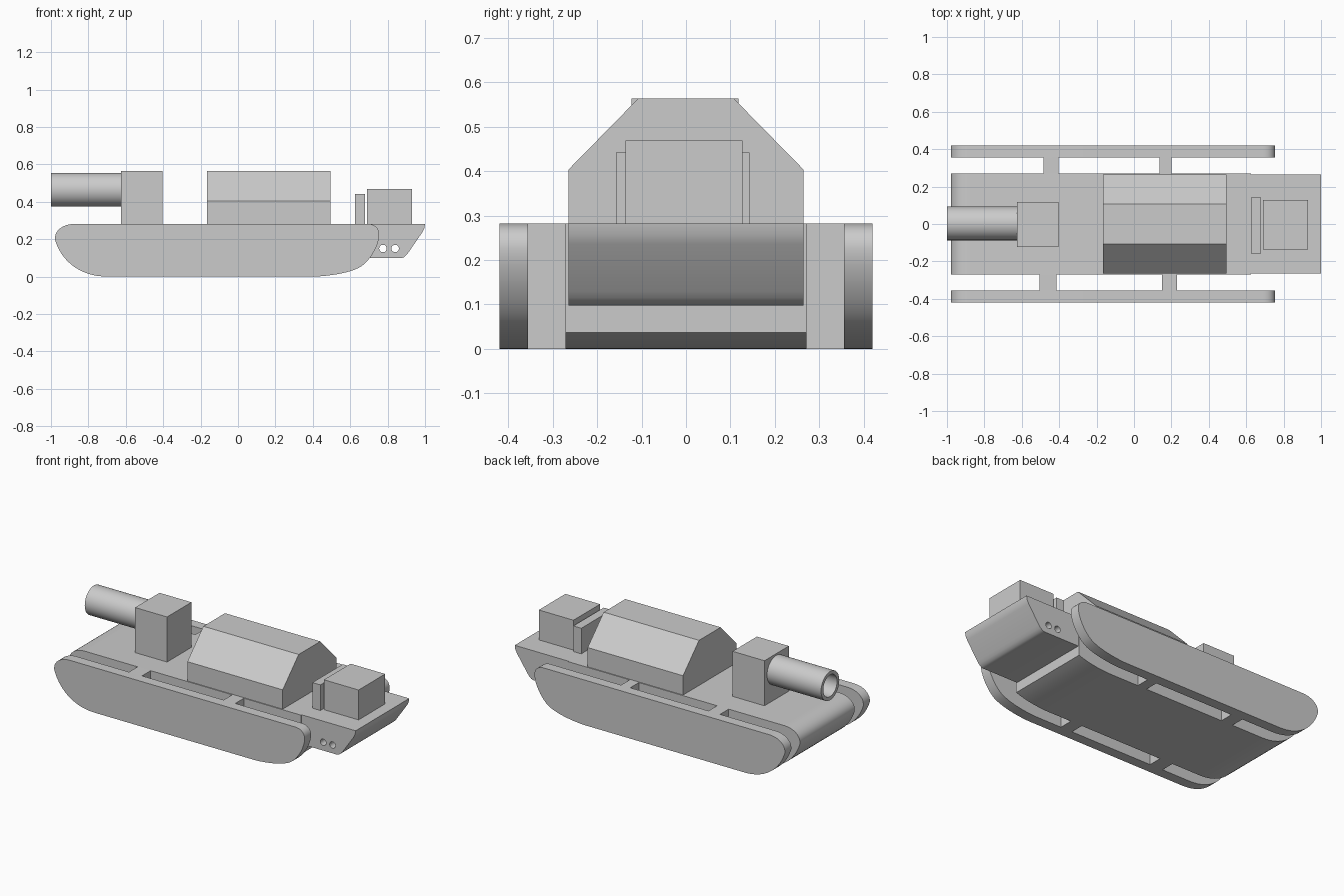
import bpy, bmesh, math

if "Cube" in bpy.data.objects:
    bpy.data.objects.remove(bpy.data.objects["Cube"])


def bez(a, b, c, d, n=10):
    pts = []
    for i in range(n):
        t = i / n
        s = 1 - t
        pts.append(tuple(s**3 * a[k] + 3*s*s*t * b[k] + 3*s*t*t * c[k] + t**3 * d[k] for k in (0, 1)))
    return pts


def finish(name, bm, smooth=False):
    bmesh.ops.recalc_face_normals(bm, faces=bm.faces)
    me = bpy.data.meshes.new(name)
    bm.to_mesh(me)
    bm.free()
    ob = bpy.data.objects.new(name, me)
    bpy.context.collection.objects.link(ob)
    if smooth:
        bpy.ops.object.select_all(action='DESELECT')
        ob.select_set(True)
        bpy.context.view_layer.objects.active = ob
        bpy.ops.object.shade_smooth_by_angle(angle=math.radians(30))
    return ob


def extrude(name, verts, vec, smooth=False):
    bm = bmesh.new()
    face = bm.faces.new([bm.verts.new(v) for v in verts])
    ext = bmesh.ops.extrude_face_region(bm, geom=[face])
    bmesh.ops.translate(bm, vec=vec, verts=[v for v in ext['geom'] if isinstance(v, bmesh.types.BMVert)])
    return finish(name, bm, smooth)


def extrude_xz(name, prof, y0, y1, smooth=False):
    return extrude(name, [(x, y0, z) for x, z in prof], (0, y1 - y0, 0), smooth)


def box(name, x0, x1, y0, y1, z0, z1):
    return extrude_xz(name, [(x0, z0), (x1, z0), (x1, z1), (x0, z1)], y0, y1)


def ring_points(radius, n=40):
    return [(radius * math.cos(2*math.pi*i/n), radius * math.sin(2*math.pi*i/n)) for i in range(n)]


# Side profile shared by the hull and the tracks
TOP = 0.282
prow = (bez((0.69, TOP), (0.73, TOP), (0.755, 0.26), (0.755, 0.225))
        + bez((0.755, 0.225), (0.755, 0.17), (0.71, 0.09), (0.66, 0.055))
        + bez((0.66, 0.055), (0.60, 0.015), (0.46, 0), (0.40, 0)) + [(0.40, 0)])
stern = (bez((-0.70, 0), (-0.86, 0), (-0.95, 0.10), (-0.978, 0.195), 16)
         + bez((-0.978, 0.195), (-0.985, 0.25), (-0.93, TOP), (-0.87, TOP)) + [(-0.87, TOP)])

# Hull, cut off flat behind the bow
CUT = 0.625
hull_prof = [(CUT, TOP), (CUT, 0.037)] + [p for p in prow if p[0] < CUT] + stern
extrude_xz("hull", hull_prof, -0.271, 0.271, True)

# Tracks and the struts that carry them
for side, s, struts in (("left", 1, ((-0.485, -0.405), (0.137, 0.20))),
                        ("right", -1, ((-0.505, -0.415), (0.15, 0.23)))):
    extrude_xz("track_" + side, prow + stern, s * 0.356, s * 0.42, True)
    for i, (a, b) in enumerate(struts):
        box(f"strut_{side}_{i}", a, b, s * 0.271, s * 0.356, 0, TOP)

# Bow block with two round holes running across it
bow = extrude_xz("bow", [(CUT, 0.098), (0.87, 0.098), (0.885, 0.102), (0.90, 0.115), (0.912, 0.13),
                         (0.985, 0.236), (0.996, 0.258), (1.0, TOP), (CUT, TOP)], -0.265, 0.265, True)
for cx in (0.775, 0.84):
    cutter = extrude_xz("hole_cutter", [(cx + a, 0.15 + b) for a, b in ring_points(0.02, 24)], -0.4, 0.4)
    cutter.hide_render = True
    mod = bow.modifiers.new("hole", 'BOOLEAN')
    mod.operation = 'DIFFERENCE'
    mod.solver = 'EXACT'
    mod.object = cutter
    bpy.context.view_layer.objects.active = bow
    bpy.ops.object.modifier_apply(modifier=mod.name)
    bpy.data.objects.remove(cutter)

# Cabin with sloped shoulders
cabin_prof = [(-0.265, TOP), (0.265, TOP), (0.265, 0.403), (0.107, 0.564), (-0.107, 0.564), (-0.265, 0.403)]
extrude("cabin", [(-0.165, y, z) for y, z in cabin_prof], (0.66, 0, 0))

# Gun mount and deck boxes
box("gun_mount", -0.626, -0.405, -0.123, 0.118, TOP, 0.564)
box("deck_plate", 0.625, 0.68, -0.157, 0.143, TOP, 0.442)
box("deck_box", 0.69, 0.93, -0.136, 0.127, TOP, 0.469)

# Hollow barrel: outer wall, muzzle rim, bore and back wall
bm = bmesh.new()
loops = [[bm.verts.new((x, 0.003 + a, 0.464 + b)) for a, b in ring_points(r)]
         for x, r in ((-0.62, 0.09), (-1.0, 0.09), (-1.0, 0.068), (-0.64, 0.068))]
for l0, l1 in zip(loops, loops[1:]):
    for i in range(40):
        j = (i + 1) % 40
        bm.faces.new((l0[i], l0[j], l1[j], l1[i]))
bm.faces.new(loops[0])
bm.faces.new(loops[-1])
finish("barrel", bm, True)
